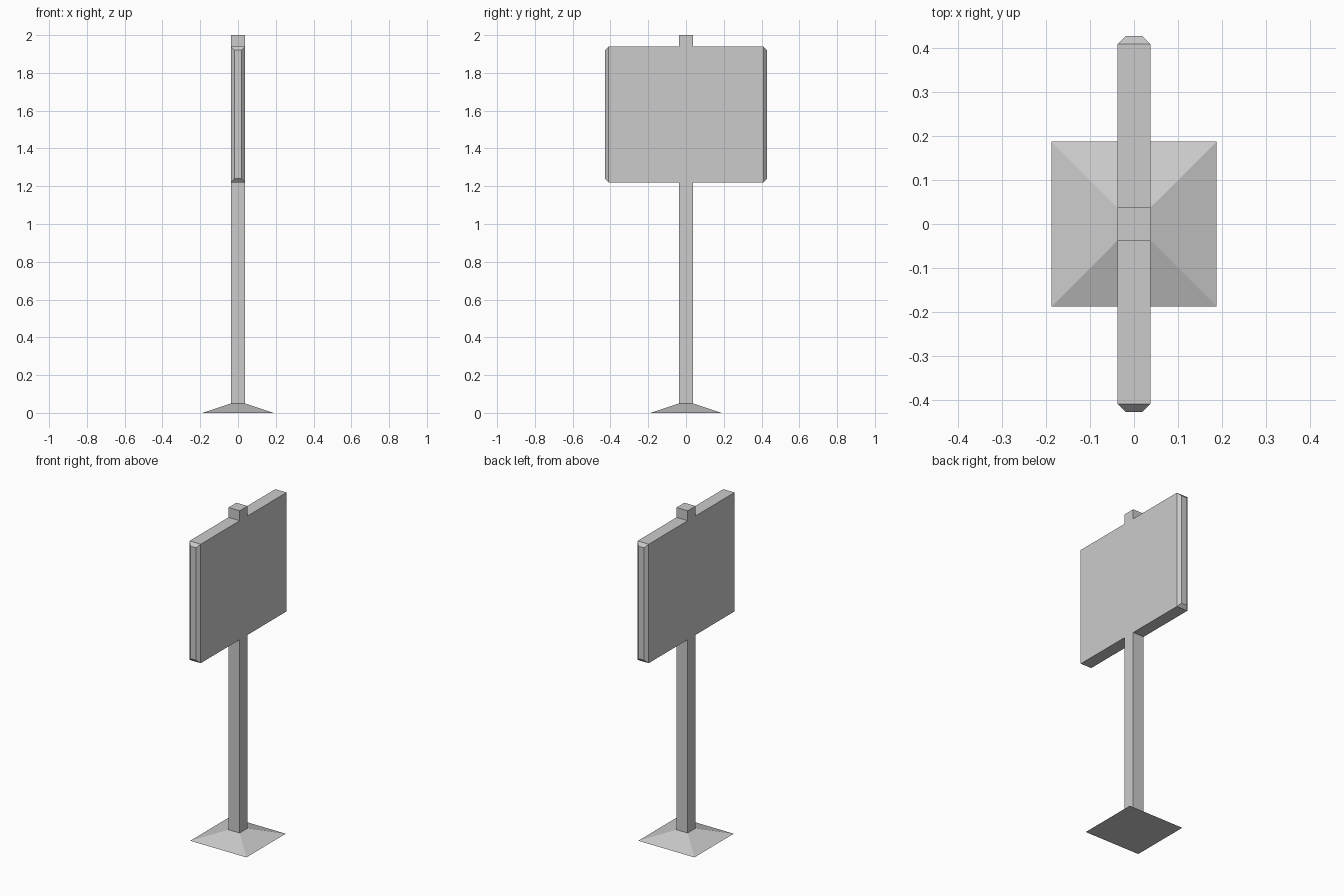
import bpy, bmesh

if "Cube" in bpy.data.objects:
    bpy.data.objects.remove(bpy.data.objects["Cube"])

POST = 0.0375


def square_stack(name, levels, cap_bottom, cap_top):
    """Stack square rings (half width, z) and bridge them with quads."""
    bm = bmesh.new()
    rings = [[bm.verts.new((sx * h, sy * h, z))
              for sx, sy in ((-1, -1), (1, -1), (1, 1), (-1, 1))]
             for h, z in levels]
    for a, b in zip(rings, rings[1:]):
        for i in range(4):
            j = (i + 1) % 4
            bm.faces.new((a[i], a[j], b[j], b[i]))
    if cap_bottom:
        bm.faces.new(rings[0][::-1])
    if cap_top:
        bm.faces.new(rings[-1])
    bm.normal_update()
    return name, bm


def finish(name, bm):
    bmesh.ops.recalc_face_normals(bm, faces=bm.faces)
    mesh = bpy.data.meshes.new(name)
    bm.to_mesh(mesh)
    bm.free()
    obj = bpy.data.objects.new(name, mesh)
    bpy.context.collection.objects.link(obj)


# Pyramid foot, open where the post rises from it
finish(*square_stack("base", [(0.188, 0), (POST, 0.05)], True, False))

# Square post, with rings where the board begins and ends
name, bm = square_stack("post_and_board",
                        [(POST, 0.05), (POST, 1.22), (POST, 1.94), (POST, 2.0)],
                        False, True)


def extrude(face, y, x_half, z_low, z_high):
    """Extrude a side face to y and resize it."""
    face = bmesh.ops.extrude_discrete_faces(bm, faces=[face])["faces"][0]
    z_mid = face.calc_center_median().z
    for v in face.verts:
        v.co = (x_half if v.co.x > 0 else -x_half, y,
                z_high if v.co.z > z_mid else z_low)
    return face


# Board wings pulled out of both sides, each with a bevelled end
for side in (-1, 1):
    wing = next(f for f in bm.faces if f.normal.y * side > 0.9
                and 1.5 < f.calc_center_median().z < 1.65)
    wing = extrude(wing, side * 0.41, POST, 1.22, 1.94)
    extrude(wing, side * 0.428, 0.019, 1.24, 1.92)
    bm.normal_update()

finish(name, bm)
